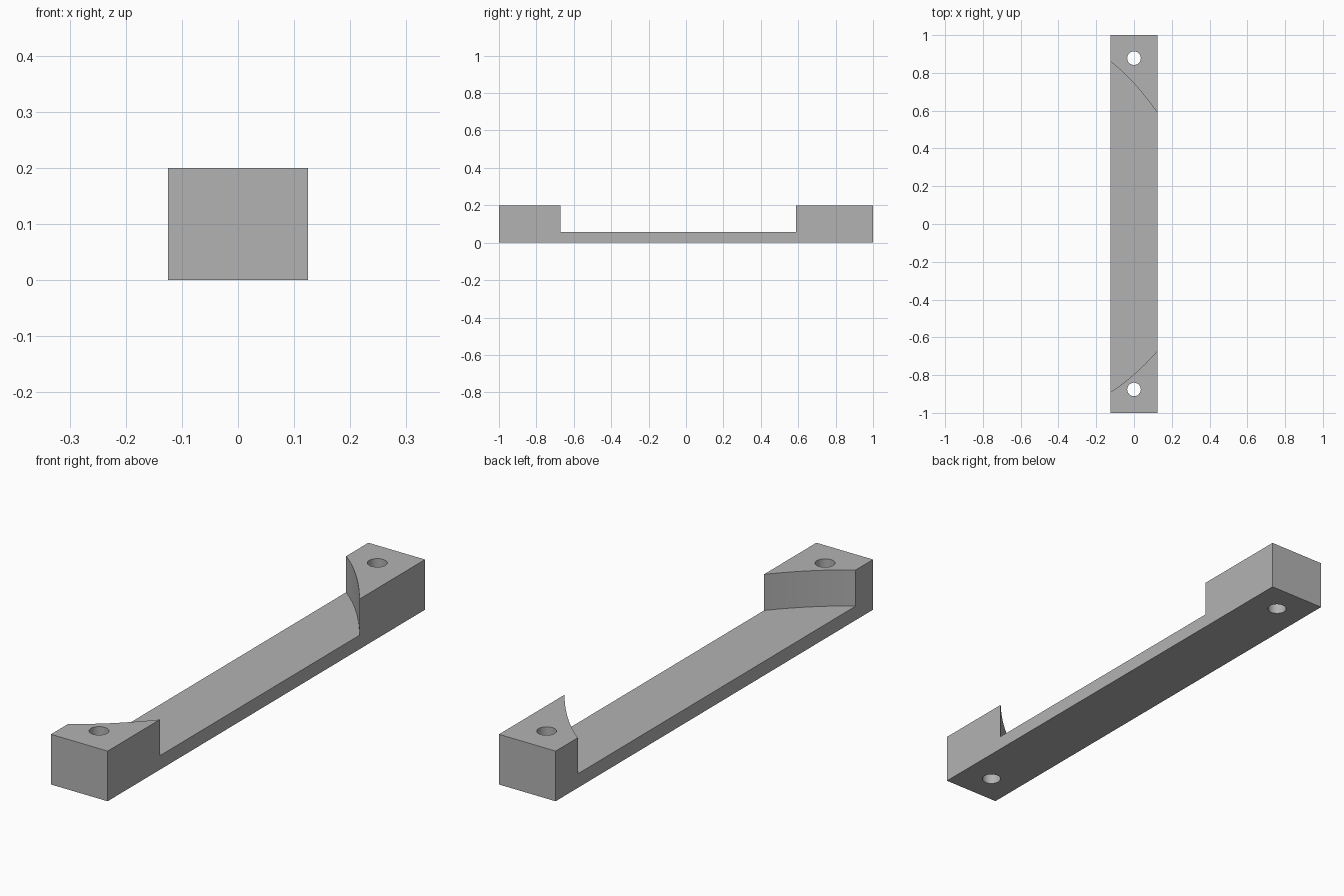
import bpy
import bmesh

cube = bpy.data.objects.get("Cube")
if cube:
    bpy.data.objects.remove(cube, do_unlink=True)

HALF_W, HALF_L, HEIGHT, FLOOR = 0.125, 1.0, 0.2, 0.056

grey = bpy.data.materials.new("plain grey")
grey.use_nodes = True
colour = (0.45, 0.45, 0.45, 1)
grey.diffuse_color = colour
grey.node_tree.nodes["Principled BSDF"].inputs["Base Color"].default_value = colour


def prism(name, outline, z0, z1):
    """Extrude a flat outline from z0 up to z1."""
    bm = bmesh.new()
    face = bm.faces.new([bm.verts.new((x, y, z0)) for x, y in outline])
    ext = bmesh.ops.extrude_face_region(bm, geom=[face])
    top = [v for v in ext["geom"] if isinstance(v, bmesh.types.BMVert)]
    bmesh.ops.translate(bm, verts=top, vec=(0, 0, z1 - z0))
    bmesh.ops.recalc_face_normals(bm, faces=bm.faces)
    mesh = bpy.data.meshes.new(name)
    bm.to_mesh(mesh)
    bm.free()
    mesh.materials.append(grey)
    obj = bpy.data.objects.new(name, mesh)
    bpy.context.collection.objects.link(obj)
    return obj


def curve(left, middle, right, steps=16):
    """Shallow arc across the bar, running a little past both sides."""
    points = []
    for i in range(-1, steps + 2):
        t = 2 * i / steps - 1
        y = middle + t * (right - left) / 2 + t * t * ((left + right) / 2 - middle)
        points.append((t * HALF_W, y))
    return points


def subtract(target, cutter):
    mod = target.modifiers.new("cut", 'BOOLEAN')
    mod.operation = 'DIFFERENCE'
    mod.solver = 'EXACT'
    mod.object = cutter
    bpy.context.view_layer.objects.active = target
    bpy.ops.object.modifier_apply(modifier=mod.name)
    bpy.data.objects.remove(cutter, do_unlink=True)


# Solid bar
bar = prism("mounting_bar", [(-HALF_W, -HALF_L), (HALF_W, -HALF_L),
                             (HALF_W, HALF_L), (-HALF_W, HALF_L)], 0, HEIGHT)

# Recess between the curved faces of the end blocks
front_edge = curve(-0.89, -0.796, -0.67)
back_edge = curve(0.86, 0.744, 0.587)
subtract(bar, prism("recess_cutter", front_edge + back_edge[::-1], FLOOR, HEIGHT + 0.1))

# Screw hole through each end block
for y in (-0.876, 0.878):
    bpy.ops.mesh.primitive_cylinder_add(vertices=32, radius=0.036, depth=1, location=(0, y, 0))
    hole = bpy.context.object
    hole.name = "hole_cutter"
    hole.data.materials.append(grey)
    subtract(bar, hole)

# Smooth the curved walls, keep the edges sharp
bpy.ops.object.select_all(action='DESELECT')
bar.select_set(True)
bpy.context.view_layer.objects.active = bar
bpy.ops.object.shade_smooth_by_angle()
